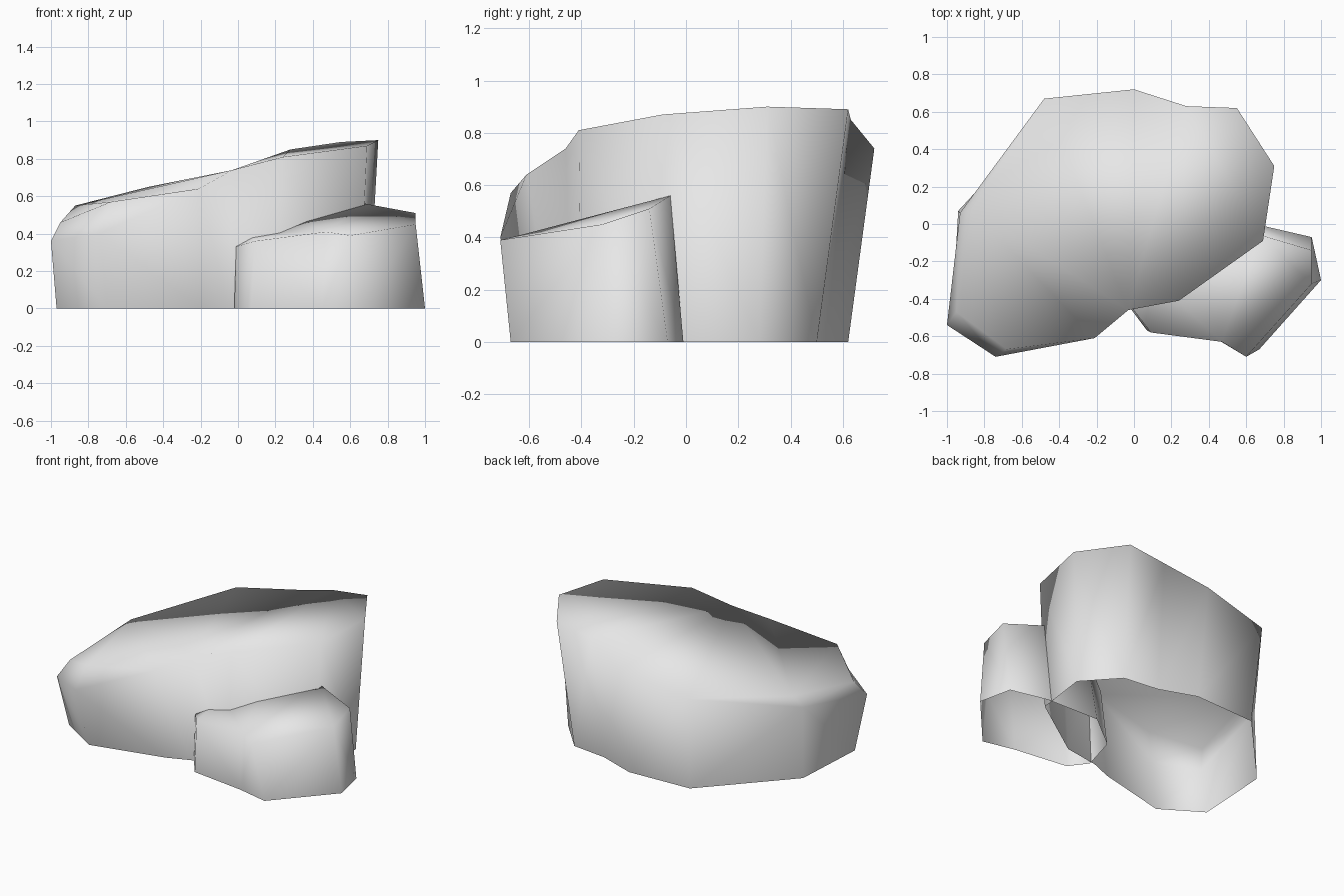
import bpy
import bmesh

# Remove only the default cube
default_cube = bpy.data.objects.get("Cube")
if default_cube:
    bpy.data.objects.remove(default_cube, do_unlink=True)


def make_material(name, colour):
    material = bpy.data.materials.new(name)
    material.use_nodes = True
    material.diffuse_color = colour
    shader = material.node_tree.nodes["Principled BSDF"]
    shader.inputs["Base Color"].default_value = colour
    shader.inputs["Roughness"].default_value = .8
    return material


def make_rock(name, rings, material):
    """Bridge matching rings from the ground upward, then cap the top."""
    bm = bmesh.new()
    loops = [[bm.verts.new(point) for point in ring] for ring in rings]
    count = len(loops[0])
    for lower, upper in zip(loops, loops[1:]):
        for i in range(count):
            j = (i + 1) % count
            bm.faces.new((lower[i], lower[j], upper[j], upper[i]))
    bm.faces.new(loops[-1])

    # Rings that share corners collapse into a single edge there
    bmesh.ops.remove_doubles(bm, verts=bm.verts[:], dist=.001)
    bmesh.ops.triangulate(bm, faces=bm.faces[:], ngon_method="BEAUTY")

    # One continuous soft surface, open underneath
    for face in bm.faces:
        face.smooth = True
    mesh = bpy.data.meshes.new(name)
    bm.to_mesh(mesh)
    bm.free()
    mesh.materials.append(material)
    rock = bpy.data.objects.new(name, mesh)
    bpy.context.scene.collection.objects.link(rock)
    return rock


def on_ground(outline):
    return [(x, y, 0) for x, y in outline]


stone_grey = make_material("stone grey", (.8, .8, .8, 1))

# Large rock: footprint, shoulder, and a rim pulled in at the low end
large_base = on_ground([
    (-.97, -.45), (-.7, -.62), (-.2, -.5), (-.05, -.44),
    (.2, -.4), (.65, -.09), (.7, .28), (.5, .5),
    (.25, .53), (0, .62), (-.45, .6), (-.94, .07),
])
large_shoulder = [
    (-1, -.54, .36), (-.74, -.71, .4), (-.21, -.61, .64), (-.03, -.46, .74),
    (.24, -.41, .81), (.69, -.09, .87), (.75, .31, .9), (.55, .62, .89),
    (.28, .63, .85), (0, .72, .74), (-.48, .67, .65), (-.93, .06, .48),
]
large_rim = list(large_shoulder)
large_rim[0] = (-.95, -.47, .46)
large_rim[1] = (-.68, -.67, .57)
large_rim[-1] = (-.87, .08, .55)
make_rock("large_rock", [large_base, large_shoulder, large_rim], stone_grey)

# Small rock: leans against the front of the large one
small_base = on_ground([
    (-.02, -.45), (.07, -.57), (.45, -.62), (.67, -.67), (1, -.3),
    (.95, -.07), (.69, -.01), (.3, 0), (.05, -.2),
])
small_rim = [
    (-.01, -.45, .33), (.09, -.58, .36), (.47, -.63, .41), (.6, -.71, .39),
    (.95, -.32, .45), (.95, -.14, .51), (.68, -.06, .56), (.3, -.1, .5),
    (.06, -.25, .4),
]
make_rock("small_rock", [small_base, small_rim], stone_grey)
